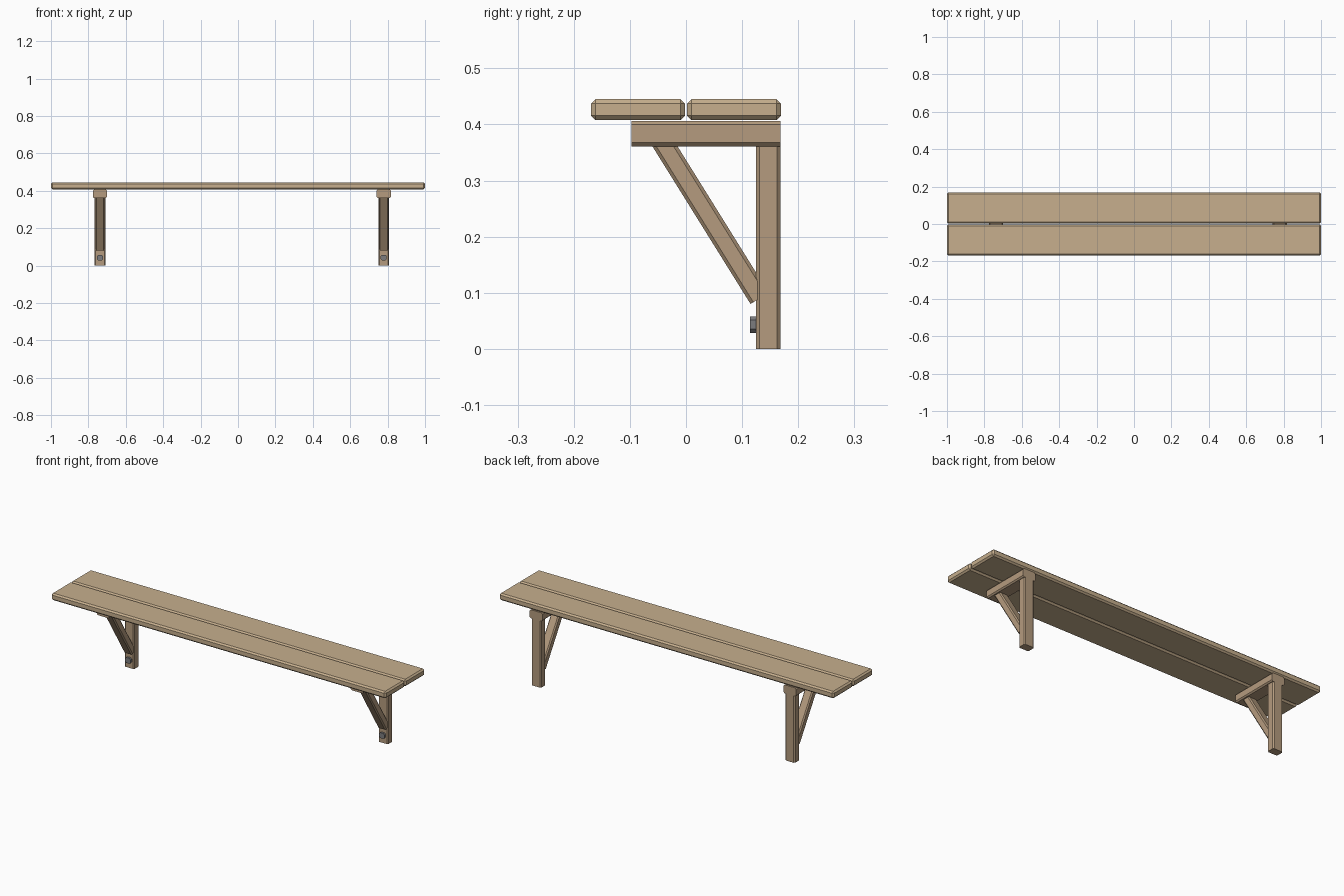
import bpy, bmesh, math
from mathutils import Matrix, Vector

if "Cube" in bpy.data.objects:
    bpy.data.objects.remove(bpy.data.objects["Cube"])


def material(name, rgb):
    m = bpy.data.materials.new(name)
    m.diffuse_color = (*rgb, 1)
    m.use_nodes = True
    m.node_tree.nodes["Principled BSDF"].inputs["Base Color"].default_value = m.diffuse_color
    return m


SEAT_WOOD = material("seat_wood", (0.57, 0.43, 0.27))
FRAME_WOOD = material("frame_wood", (0.46, 0.33, 0.21))
METAL = material("metal", (0.20, 0.20, 0.21))


def beam(name, lo, hi, chamfer, mat, axis=None, place=None):
    """Box from lo to hi, chamfered on all edges or only those along one axis."""
    lo, hi = Vector(lo), Vector(hi)
    bm = bmesh.new()
    bmesh.ops.create_cube(bm, size=1)
    for v in bm.verts:
        v.co = Vector([c * s for c, s in zip(v.co, hi - lo)]) + (lo + hi) / 2
    edges = [e for e in bm.edges if axis is None
             or abs((e.verts[0].co - e.verts[1].co).normalized()[axis]) > 0.9]
    bmesh.ops.bevel(bm, geom=edges, offset=chamfer, segments=1,
                    profile=0.5, affect='EDGES')
    if place:
        bm.transform(place)
    me = bpy.data.meshes.new(name)
    bm.to_mesh(me)
    bm.free()
    me.materials.append(mat)
    ob = bpy.data.objects.new(name, me)
    bpy.context.collection.objects.link(ob)
    return ob


# Two seat planks with a narrow gap
for side, y0, y1 in (("front", -0.169, -0.002), ("back", 0.002, 0.169)):
    beam(side + "_seat_plank", (-1, y0, 0.4075), (1, y1, 0.445), 0.008, SEAT_WOOD)

# Brace direction in the y-z plane, running from the bearer down to the leg
start, end = Vector((0, -0.0637, 0.367)), Vector((0, 0.115, 0.080))
run = end - start
angle = math.atan2(run.z, run.y)

# Supports: bearer, leg, diagonal brace and bolt
for side, x in (("left", -0.738), ("right", 0.779)):
    beam(side + "_bearer", (x - 0.038, -0.097, 0.361), (x + 0.038, 0.168, 0.4065),
         0.0065, FRAME_WOOD, axis=1)
    beam(side + "_leg", (x - 0.029, 0.125, 0), (x + 0.029, 0.168, 0.362),
         0.006, FRAME_WOOD, axis=2)
    place = Matrix.Translation((x, start.y, start.z)) @ Matrix.Rotation(angle, 4, 'X')
    beam(side + "_brace", (-0.025, 0, 0), (0.025, run.length, 0.038),
         0.006, FRAME_WOOD, axis=1, place=place)
    beam(side + "_bolt_head", (x - 0.016, 0.114, 0.028), (x + 0.016, 0.127, 0.058),
         0.007, METAL, axis=1)
